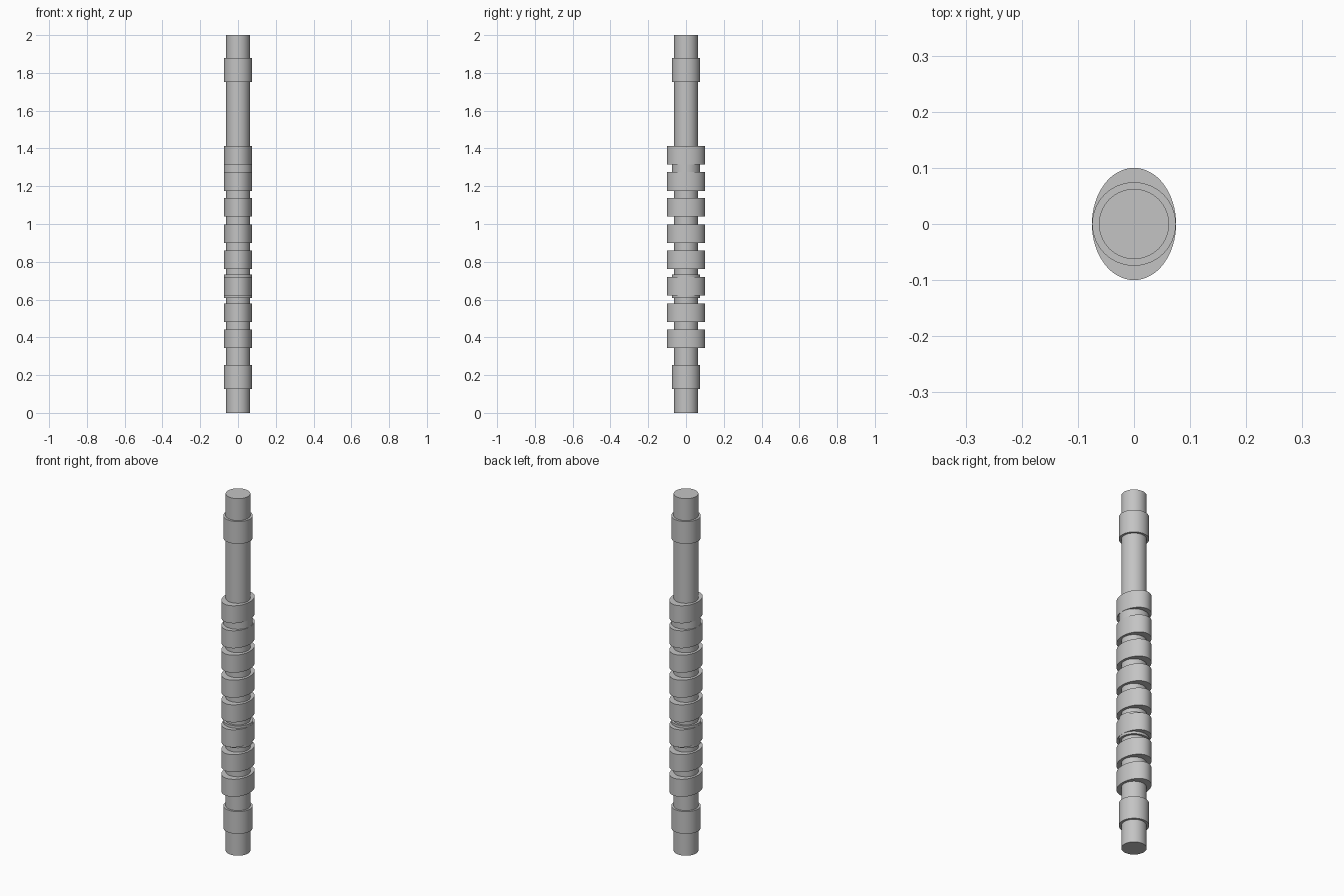
import bpy
import math

cube = bpy.data.objects.get("Cube")
if cube:
    bpy.data.objects.remove(cube, do_unlink=True)

grey = bpy.data.materials.new("steel grey")
grey.use_nodes = True
colour = (0.55, 0.55, 0.55, 1)
grey.diffuse_color = colour
grey.node_tree.nodes["Principled BSDF"].inputs["Base Color"].default_value = colour


def disc(name, rx, ry, bottom, top):
    """Upright elliptical cylinder between two heights."""
    bpy.ops.mesh.primitive_cylinder_add(
        vertices=64, radius=1, depth=1, location=(0, 0, (bottom + top) / 2))
    obj = bpy.context.object
    obj.name = name
    obj.scale = (rx, ry, top - bottom)
    bpy.ops.object.transform_apply(location=False, rotation=False, scale=True)
    bpy.ops.object.shade_smooth_by_angle(angle=math.radians(30))
    obj.data.materials.append(grey)
    return obj


# Central shaft
disc("shaft", 0.0625, 0.0625, 0, 2)

# Round bearing collars
for i, middle in enumerate((0.19, 0.67, 1.297, 1.815)):
    disc(f"bearing_collar_{i + 1}", 0.0745, 0.0745, middle - 0.0625, middle + 0.0625)

# Oval cam lobes, evenly spaced along the shaft
lobe_centres = (0.393, 0.531, 0.67, 0.81, 0.948, 1.088, 1.225, 1.365)
for i, middle in enumerate(lobe_centres):
    disc(f"cam_lobe_{i + 1}", 0.075, 0.1, middle - 0.049, middle + 0.049)
